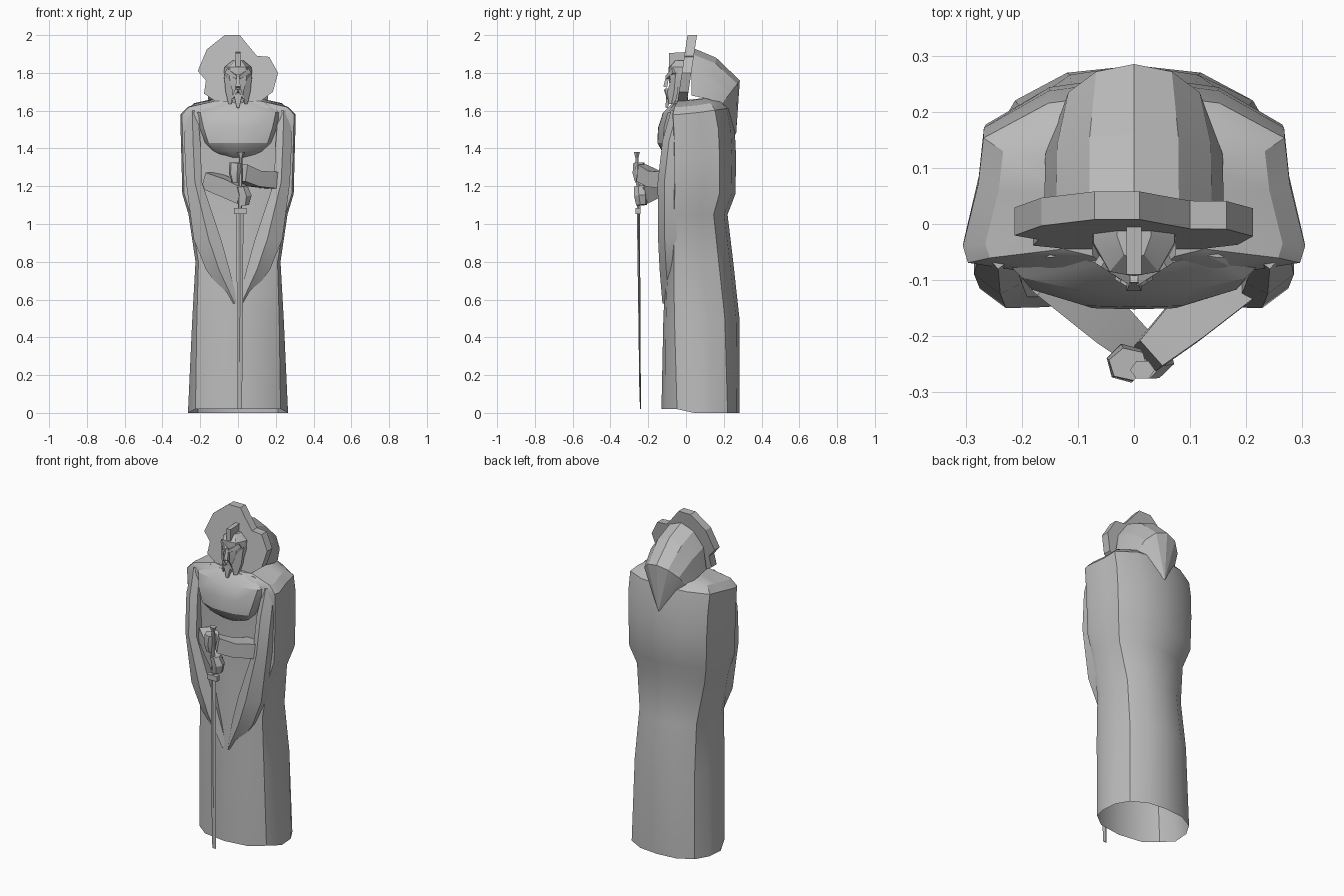
import bpy, bmesh, math
from mathutils import Vector

cube = bpy.data.objects.get("Cube")
if cube:
    bpy.data.objects.remove(cube)

stone = bpy.data.materials.new("grey stone")
stone.use_nodes = True
stone.diffuse_color = (0.5, 0.5, 0.5, 1)
stone.node_tree.nodes["Principled BSDF"].inputs["Base Color"].default_value = (0.5, 0.5, 0.5, 1)


def loft(name, rings, closed=True, start=True, end=True, angle=32):
    """Skin a list of equal point rings, with optional caps."""
    bm = bmesh.new()
    rows = [[bm.verts.new(p) for p in ring] for ring in rings]
    n = len(rows[0])
    for a, b in zip(rows, rows[1:]):
        for i in range(n if closed else n - 1):
            j = (i + 1) % n
            bm.faces.new((a[i], a[j], b[j], b[i]))
    if start:
        bm.faces.new(rows[0])
    if end:
        bm.faces.new(rows[-1])
    bmesh.ops.remove_doubles(bm, verts=bm.verts, dist=0.0005)
    bmesh.ops.recalc_face_normals(bm, faces=bm.faces)
    mesh = bpy.data.meshes.new(name)
    bm.to_mesh(mesh)
    bm.free()
    obj = bpy.data.objects.new(name, mesh)
    bpy.context.collection.objects.link(obj)
    mesh.materials.append(stone)
    bpy.ops.object.select_all(action='DESELECT')
    obj.select_set(True)
    bpy.context.view_layer.objects.active = obj
    bpy.ops.object.shade_smooth_by_angle(angle=math.radians(angle))


def rod(name, stations, sides=4, turn=45):
    """Tapered prism through stations of (point, width, height)."""
    axis = (Vector(stations[-1][0]) - Vector(stations[0][0])).normalized()
    ref = Vector((0, 0, 1)) if abs(axis.z) < 0.9 else Vector((0, 1, 0))
    u = axis.cross(ref).normalized()
    v = u.cross(axis)
    rings = []
    for p, w, h in stations:
        ring = []
        for k in range(sides):
            t = math.radians(turn) + math.tau * k / sides
            s = math.sqrt(2) if sides == 4 and turn else 1
            ring.append(Vector(p) + u * w * s * math.cos(t) + v * h * s * math.sin(t))
        rings.append(ring)
    loft(name, rings, angle=25)


# Robe: two half outlines blended from hem to shoulders
hem = [(0, 0), (.55, .05), (.85, .2), (1, .42), (.97, .66), (.8, .85), (.45, .97), (0, 1)]
cape = [(0, 0), (.56, .01), (.97, .07), (1, .16), (.91, .5), (.88, .75), (.5, .94), (0, 1)]


def robe_ring(z, w, front, back):
    t = min(1, z / 1.2)
    half = []
    for (a, b), (c, d) in zip(hem, cape):
        half.append((w * (a + (c - a) * t), front + (back - front) * (b + (d - b) * t)))
    ring = half + [(-x, y) for x, y in half[-2:0:-1]]
    lift = .15 if z > 1.55 else 0       # shoulders rise towards the back
    return [(x, y, z + lift * max(0, y) + (.02 if z == 0 and y < 0 else 0)) for x, y in ring]


levels = [(0, .265, -.13, .282), (.5, .242, -.12, .283), (.8, .225, -.105, .25),
          (1.05, .262, -.09, .22), (1.16, .295, -.085, .262), (1.36, .3, -.085, .265),
          (1.5, .304, -.088, .258), (1.58, .305, -.092, .235),
          (1.62, .265, -.08, .2), (1.65, .13, -.06, .16)]
loft("robe", [robe_ring(*l) for l in levels], start=False)

# Rounded chest above the waist hollow
chest = [(1.35, .07, -.08), (1.385, .14, -.125), (1.43, .185, -.15), (1.51, .215, -.146),
         (1.59, .235, -.12), (1.64, .15, -.07)]
rings = []
for z, w, y in chest:
    front = [(-w, -.06), (-w * .85, y * .8), (-w * .4, y), (0, y - .002)]
    ring = front + [(-x, yy) for x, yy in front[-2::-1]]
    rings.append([(x, yy, z) for x, yy in ring + [(w, 0), (-w, 0)]])
loft("chest", rings)

# Long sleeves that meet in a low point at the front
drape = [(1.6, .215, .275, -.08), (1.44, .2, .285, -.125), (1.22, .19, .275, -.15),
         (.92, .09, .235, -.148), (.76, .045, .17, -.14), (.58, 0, .04, -.125)]
for side, label in ((1, "left"), (-1, "right")):
    rings = []
    for z, inner, outer, y in drape:
        mid = inner * .55 + outer * .45
        outline = [(inner, y + .02), (mid, y), (outer, y + .035), (outer, 0), (inner, 0)]
        rings.append([(side * x, yy, z) for x, yy in outline])
    loft(label + "_sleeve", rings)

# Forearms and gripping hands
rod("left_forearm", [((.2, -.08, 1.23), .05, .045), ((.09, -.175, 1.24), .042, .042),
                     ((.025, -.235, 1.27), .03, .045)])
rod("right_forearm", [((-.15, -.08, 1.23), .05, .045), ((-.05, -.17, 1.19), .042, .048),
                      ((.025, -.235, 1.15), .03, .045)])
rod("left_hand", [((-.012, -.245, 1.22), .022, .025), ((-.014, -.248, 1.27), .036, .036),
                  ((-.01, -.25, 1.325), .036, .03)], 6, 15)
rod("right_hand", [((.03, -.235, 1.1), .03, .03), ((.035, -.24, 1.15), .038, .036),
                   ((.02, -.245, 1.2), .03, .032)], 6, 15)

# Sword held point down
rod("sword_grip", [((.01, -.25, 1.07), .01, .01), ((.015, -.26, 1.36), .01, .01)], 6, 0)
rod("sword_pommel", [((.015, -.26, 1.345), .008, .008), ((.015, -.26, 1.38), .022, .018)], 6, 0)
rod("sword_guard", [((-.022, -.255, 1.07), .013, .016), ((.046, -.255, 1.07), .013, .016)])
rod("sword_blade", [((.011, -.252, 1.06), .018, .008), ((.008, -.243, .1), .014, .004),
                    ((.008, -.241, .02), .012, .002)], 4, 0)

# Tilted collar slab with a lumpy outline
outline = [(-.07, 2), (.01, 2), (.05, 1.95), (.1, 1.89), (.165, 1.885), (.212, 1.8),
           (.185, 1.7), (.12, 1.65), (-.12, 1.65), (-.18, 1.69), (-.17, 1.76),
           (-.213, 1.81), (-.165, 1.925)]
loft("hood_collar", [[(x, depth + .15 * (z - 2), z) for x, z in outline]
                     for depth in (.008, .058)], angle=20)

# Hood: arches running back, then closing to a hanging point
arches = [(.03, 0, .16, 1.68, 1.935), (.125, .035, .158, 1.66, 1.88), (.185, .1, .135, 1.63, 1.76)]
rings = []
for y, bulge, w, low, top in arches:
    ring = []
    for k in range(7):
        t = math.pi * k / 6
        ring.append((w * math.cos(t), y + bulge * math.sin(t), low + (top - low) * math.sin(t)))
    rings.append(ring)
rings.append([(0, .265, 1.47)] * 7)
loft("hood", rings, closed=False, start=False, end=False, angle=20)

# Helmeted head
skull = [(1.63, .045, -.06), (1.7, .06, -.075), (1.78, .075, -.085), (1.83, .072, -.085), (1.865, .03, -.055)]
rings = []
for z, w, y in skull:
    rings.append([(-w, 0, z), (-w, y * .4, z), (-w * .6, y, z), (0, y - .008, z),
                  (w * .6, y, z), (w, y * .4, z), (w, 0, z)])
loft("helmet", rings, angle=20)
rod("helmet_crest", [((0, -.09, 1.87), .013, .035), ((0, .0, 1.87), .013, .04)])
rod("neck", [((0, -.02, 1.58), .06, .05), ((0, -.03, 1.7), .045, .04)], 6, 0)

# Face details: cheek guards, brows, nose, moustache and beard
for side, label in ((1, "left"), (-1, "right")):
    guard = [(.075, 1.8), (.045, 1.76), (.026, 1.7), (.035, 1.635), (.05, 1.635), (.066, 1.7)]
    loft(label + "_cheek_guard", [[(side * x, y - (.075 - x) * .9, z) for x, z in guard]
                                  for y in (-.055, -.035)])
    rod(label + "_brow", [((side * .005, -.1, 1.775), .009, .008),
                          ((side * .06, -.066, 1.812), .008, .014)])
    rod(label + "_moustache", [((side * .004, -.106, 1.712), .008, .009),
                               ((side * .03, -.096, 1.665), .004, .004)])
rod("nose", [((0, -.096, 1.79), .007, .008), ((0, -.11, 1.725), .013, .01)])
rod("beard", [((0, -.09, 1.69), .024, .016), ((0, -.102, 1.615), .006, .006)])
